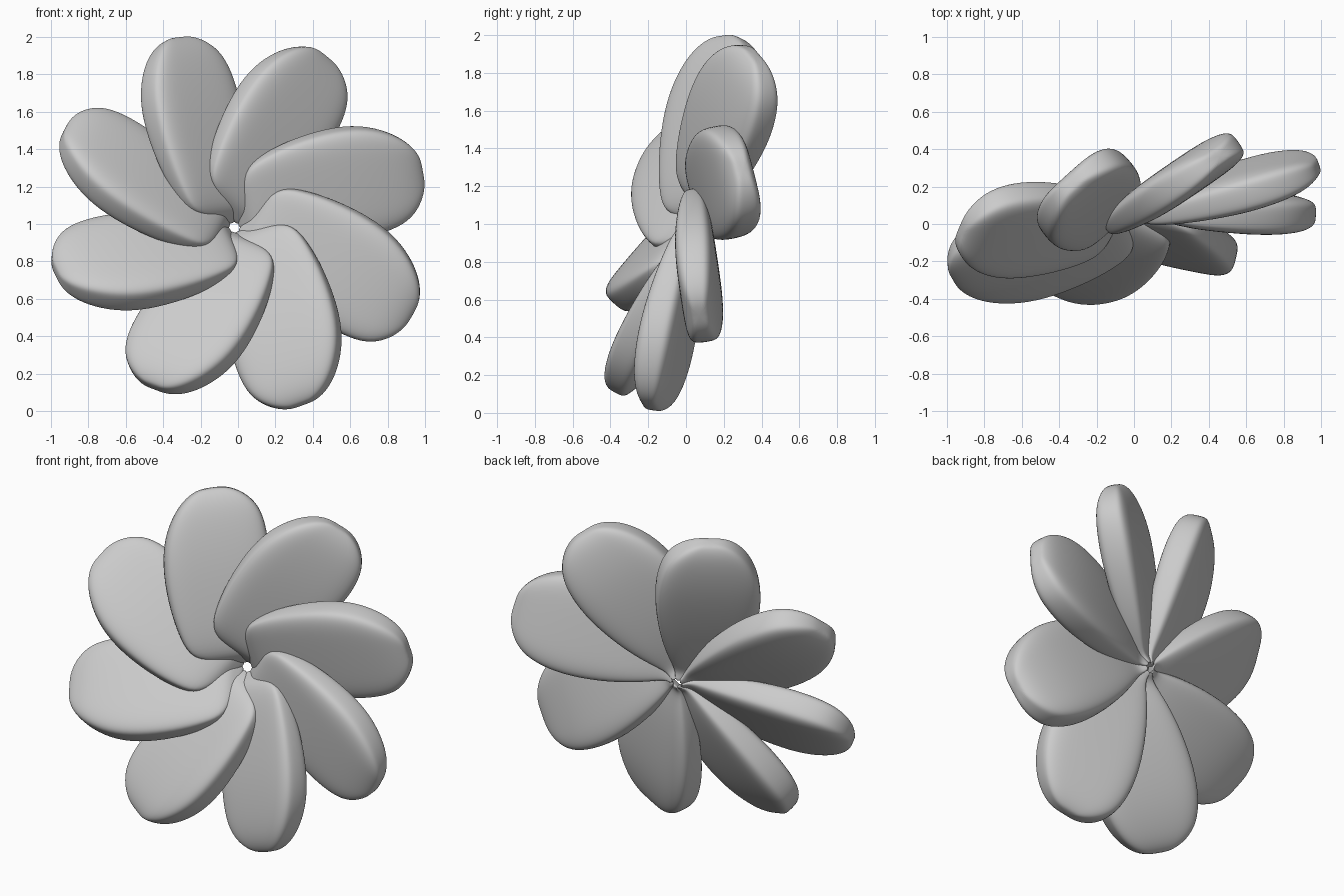
import bpy, bmesh, math
from mathutils import Matrix, Vector

cube = bpy.data.objects.get("Cube")
if cube:
    bpy.data.objects.remove(cube, do_unlink=True)

PETALS = 8
PITCH = math.radians(27)
FIRST = math.radians(17.5)
SIDES = 20

# Petal stations: distance from hub, leading edge, trailing edge, half thickness, forward lift
STATIONS = [
    (.025, .03, -.01, .008, 0), (.055, .155, -.025, .02, .03), (.09, .285, -.05, .038, .06),
    (.2, .335, -.11, .066, .065), (.38, .375, -.18, .09, .07), (.6, .385, -.235, .107, .08),
    (.78, .355, -.245, .108, .088), (.92, .28, -.22, .095, .098), (1, .205, -.15, .074, .102),
    (1.04, .14, -.08, .05, .104), (1.055, .08, -.02, .03, .105),
]

grey = bpy.data.materials.new("light grey")
grey.use_nodes = True
color = (.6, .6, .6, 1)
grey.diffuse_color = color
grey.node_tree.nodes["Principled BSDF"].inputs["Base Color"].default_value = color


def boxy(x):
    """Squares off a circle coordinate so the section has rounded corners."""
    return math.copysign(abs(x) ** .45, x)


def petal_mesh():
    """Lofts boxy sections into one thick teardrop petal along +x."""
    bm = bmesh.new()
    rings = []
    for u, lead, trail, half, lift in STATIONS:
        wide = (lead - trail) / 2
        mid = (lead + trail) / 2 + lift * math.sin(PITCH)
        rise = lift * math.cos(PITCH)
        ring = []
        for i in range(SIDES):
            a = math.tau * (i + .5) / SIDES
            ring.append(bm.verts.new((u, mid + wide * boxy(math.cos(a)), rise + half * boxy(math.sin(a)))))
        rings.append(ring)
    for r, s in zip(rings, rings[1:]):
        for i in range(SIDES):
            j = (i + 1) % SIDES
            bm.faces.new((r[i], r[j], s[j], s[i]))
    bm.faces.new(rings[0])
    bm.faces.new(rings[-1])
    bmesh.ops.recalc_face_normals(bm, faces=bm.faces)
    for f in bm.faces:
        f.smooth = True
    mesh = bpy.data.meshes.new("petal")
    bm.to_mesh(mesh)
    bm.free()
    mesh.materials.append(grey)
    return mesh


# Tilted wheel frame, facing forward and slightly up and to the side
facing = Vector((.215, -1, .285)).normalized()
across = (Vector((1, 0, 0)) - facing * facing.x).normalized()
upward = facing.cross(across)
frame = Matrix((across, upward, facing)).transposed().to_4x4()
hub = Matrix.Translation((-.02, .125, .98))

# Ring of pitched petals
mesh = petal_mesh()
for k in range(PETALS):
    petal = bpy.data.objects.new(f"petal_{k + 1}", mesh)
    bpy.context.collection.objects.link(petal)
    spin = Matrix.Rotation(FIRST + k * math.tau / PETALS, 4, 'Z')
    petal.matrix_world = hub @ frame @ spin @ Matrix.Rotation(PITCH, 4, 'X')
    rounding = petal.modifiers.new("rounding", 'SUBSURF')
    rounding.levels = rounding.render_levels = 2
